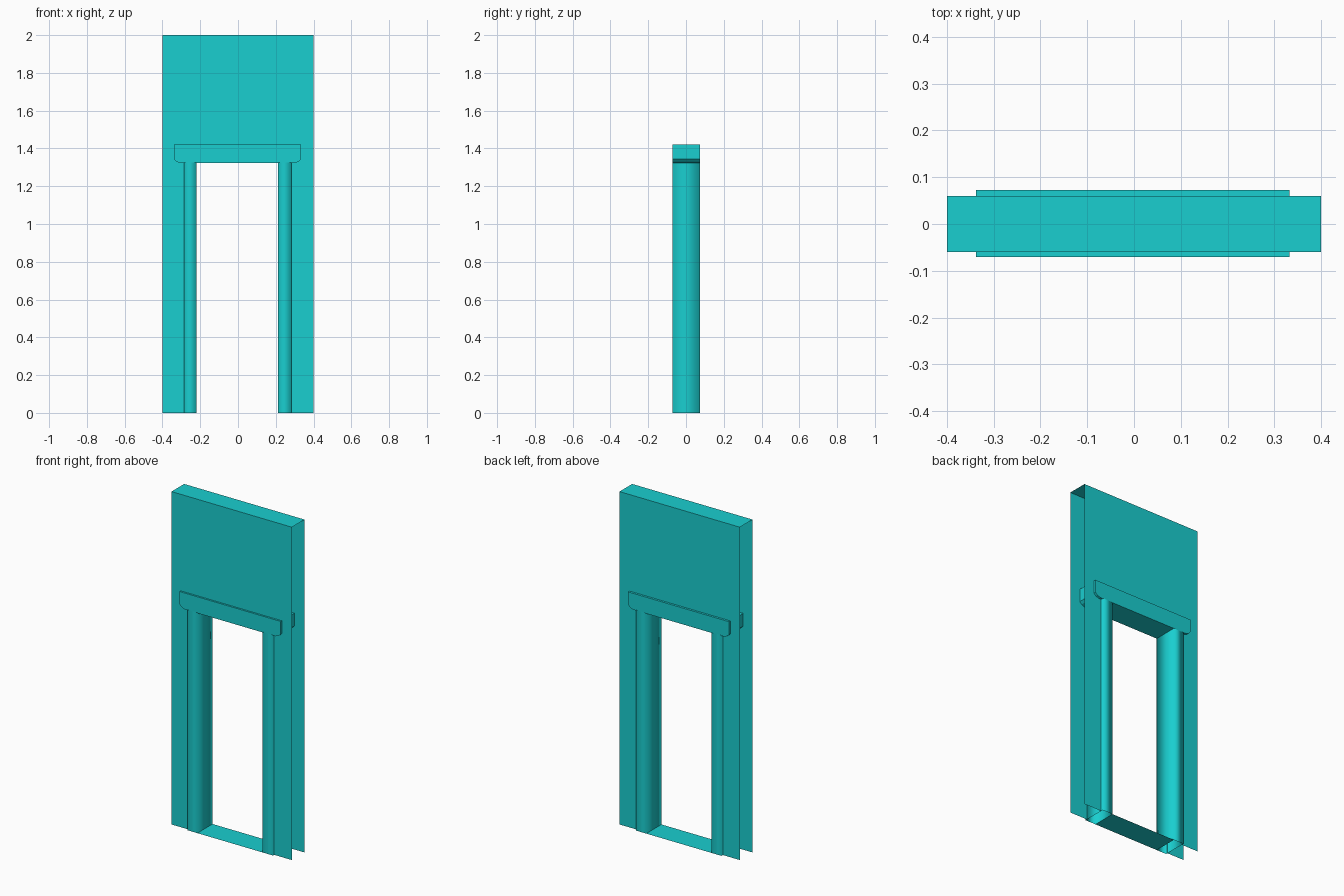
import bpy

if "Cube" in bpy.data.objects:
    bpy.data.objects.remove(bpy.data.objects["Cube"])

mat = bpy.data.materials.new("teal")
mat.diffuse_color = (0.01, 0.62, 0.63, 1)
mat.use_nodes = True
mat.node_tree.nodes["Principled BSDF"].inputs["Base Color"].default_value = mat.diffuse_color

Y0, Y1 = -0.071, 0.073      # trim depth range
WALL = 0.06                 # half thickness of wall


def make(name, verts, faces, smooth=False):
    me = bpy.data.meshes.new(name)
    me.from_pydata(verts, [], faces)
    me.materials.append(mat)
    ob = bpy.data.objects.new(name, me)
    bpy.context.collection.objects.link(ob)
    for p in me.polygons:
        p.use_smooth = smooth
    return ob


# Wall shell: two arch-shaped skins joined by a top strip, open at the ends
outline = [(-0.4, 0), (-0.285, 0), (-0.285, 1.36), (0.28, 1.36),
           (0.28, 0), (0.4, 0), (0.4, 2), (-0.4, 2)]
verts = [(x, y, z) for y in (-WALL, WALL) for x, z in outline]
skin = list(range(8))
make("wall_shell", verts,
     [skin, [i + 8 for i in reversed(skin)], [7, 6, 14, 15]])

# Door jambs: open-ended square tubes, softly shaded
for name, xa, xb in (("left_jamb", -0.287, -0.22), ("right_jamb", 0.213, 0.282)):
    ring = [(xa, Y0), (xb, Y0), (xb, Y1), (xa, Y1)]
    verts = [(x, y, z) for z in (0, 1.325) for x, y in ring]
    make(name, verts,
         [[i, (i + 1) % 4, (i + 1) % 4 + 4, i + 4] for i in range(4)], smooth=True)

# Lintel: solid beam with clipped lower corners, right through the wall
prof = [(-0.338, 1.42), (-0.338, 1.343), (-0.325, 1.33), (-0.305, 1.322),
        (0.3, 1.322), (0.32, 1.33), (0.333, 1.343), (0.333, 1.42)]
n = len(prof)
verts = [(x, y, z) for y in (Y0, Y1) for x, z in prof]
faces = [list(range(n)), list(range(2 * n - 1, n - 1, -1))]
faces += [[(i + 1) % n, i, i + n, (i + 1) % n + n] for i in range(n)]
make("lintel", verts, faces)

# Threshold strip between the jambs
make("threshold", [(-0.22, Y0, 0), (0.213, Y0, 0), (0.213, Y1, 0), (-0.22, Y1, 0)],
     [[0, 1, 2, 3]])
